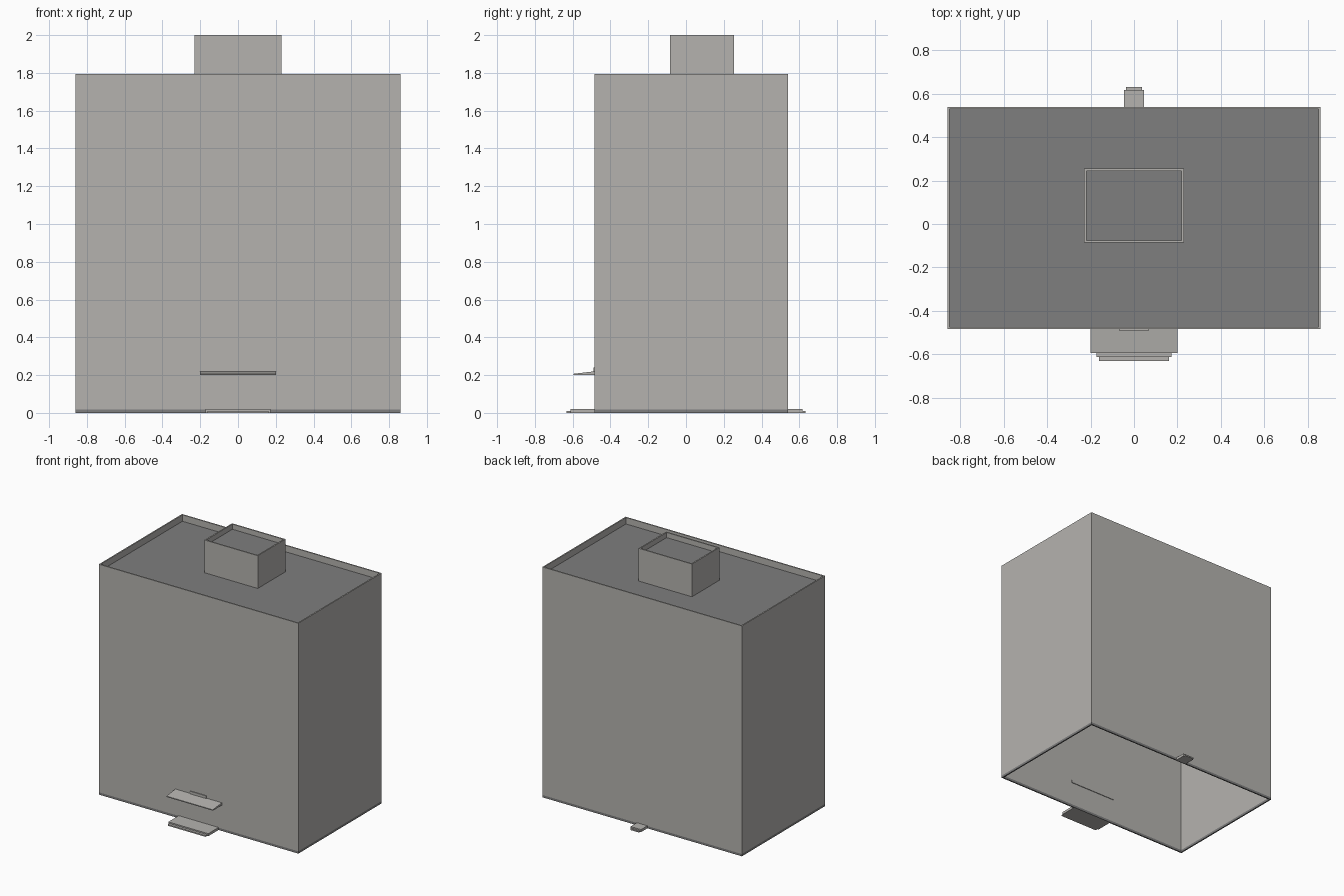
import bpy
import bmesh

cube = bpy.data.objects.get("Cube")
if cube:
    bpy.data.objects.remove(cube, do_unlink=True)


def material(name, rgb):
    mat = bpy.data.materials.new(name)
    mat.use_nodes = True
    mat.diffuse_color = (*rgb, 1)
    mat.node_tree.nodes["Principled BSDF"].inputs["Base Color"].default_value = (*rgb, 1)
    return mat


WALL = material("pale concrete", (0.46, 0.45, 0.43))
ROOF = material("dark grey roofing", (0.21, 0.21, 0.21))


def finish(name, bm, mat):
    bmesh.ops.recalc_face_normals(bm, faces=bm.faces)
    mesh = bpy.data.meshes.new(name)
    bm.to_mesh(mesh)
    bm.free()
    mesh.materials.append(mat)
    obj = bpy.data.objects.new(name, mesh)
    bpy.context.collection.objects.link(obj)
    return obj


def box(name, x, y, z, mat):
    """Box from (min, max) pairs on each axis."""
    bm = bmesh.new()
    for v in bmesh.ops.create_cube(bm, size=1)["verts"]:
        v.co = [r[0] if c < 0 else r[1] for c, r in zip(v.co, (x, y, z))]
    return finish(name, bm, mat)


def ring_wall(name, x, y, z, mat, t=0.01):
    """Thin rectangular wall ring, open at top and bottom."""
    bm = bmesh.new()
    loops = []
    for inset, height in ((0, z[0]), (0, z[1]), (t, z[1]), (t, z[0])):
        x0, x1, y0, y1 = x[0] + inset, x[1] - inset, y[0] + inset, y[1] - inset
        corners = ((x0, y0), (x1, y0), (x1, y1), (x0, y1))
        loops.append([bm.verts.new((a, b, height)) for a, b in corners])
    for i in range(4):
        a, b = loops[i], loops[(i + 1) % 4]
        for j in range(4):
            k = (j + 1) % 4
            bm.faces.new((a[j], a[k], b[k], b[j]))
    return finish(name, bm, mat)


def prism(name, half_width, profile, mat):
    """Side profile of (y, z) points extruded across x."""
    bm = bmesh.new()
    ends = [[bm.verts.new((s * half_width, y, z)) for y, z in profile] for s in (-1, 1)]
    for end in ends:
        bm.faces.new(end)
    n = len(profile)
    for i in range(n):
        j = (i + 1) % n
        bm.faces.new((ends[0][i], ends[0][j], ends[1][j], ends[1][i]))
    return finish(name, bm, mat)


# Main shell, open underneath, with a dark footing strip
body_x, body_y = (-0.86, 0.86), (-0.485, 0.54)
ring_wall("outer_walls", body_x, body_y, (0.018, 1.795), WALL)
ring_wall("footing_strip", body_x, body_y, (0, 0.018), ROOF)

# Roof set below the parapet
box("main_roof", (-0.852, 0.852), (-0.477, 0.532), (1.735, 1.745), ROOF)

# Rooftop stair housing with its own sunken roof
house_x, house_y = (-0.23, 0.23), (-0.085, 0.255)
ring_wall("roof_house_walls", house_x, house_y, (1.74, 2.0), WALL)
box("roof_house_roof", (-0.222, 0.222), (-0.077, 0.247), (1.95, 1.96), ROOF)

# Entrance canopy and the small plate above it
prism("entrance_canopy", 0.2,
      ((-0.47, 0.2), (-0.595, 0.2), (-0.595, 0.207), (-0.485, 0.22), (-0.47, 0.22)), WALL)
box("canopy_plate", (-0.07, 0.07), (-0.491, -0.48), (0.2, 0.24), WALL)

# Two-level steps at the front and rear doors
box("front_upper_step", (-0.172, 0.172), (-0.612, -0.48), (0, 0.02), WALL)
box("front_lower_step", (-0.162, 0.162), (-0.632, -0.6), (0, 0.01), WALL)
box("rear_upper_step", (-0.045, 0.045), (0.535, 0.618), (0, 0.02), WALL)
box("rear_lower_step", (-0.038, 0.038), (0.61, 0.632), (0, 0.01), WALL)
